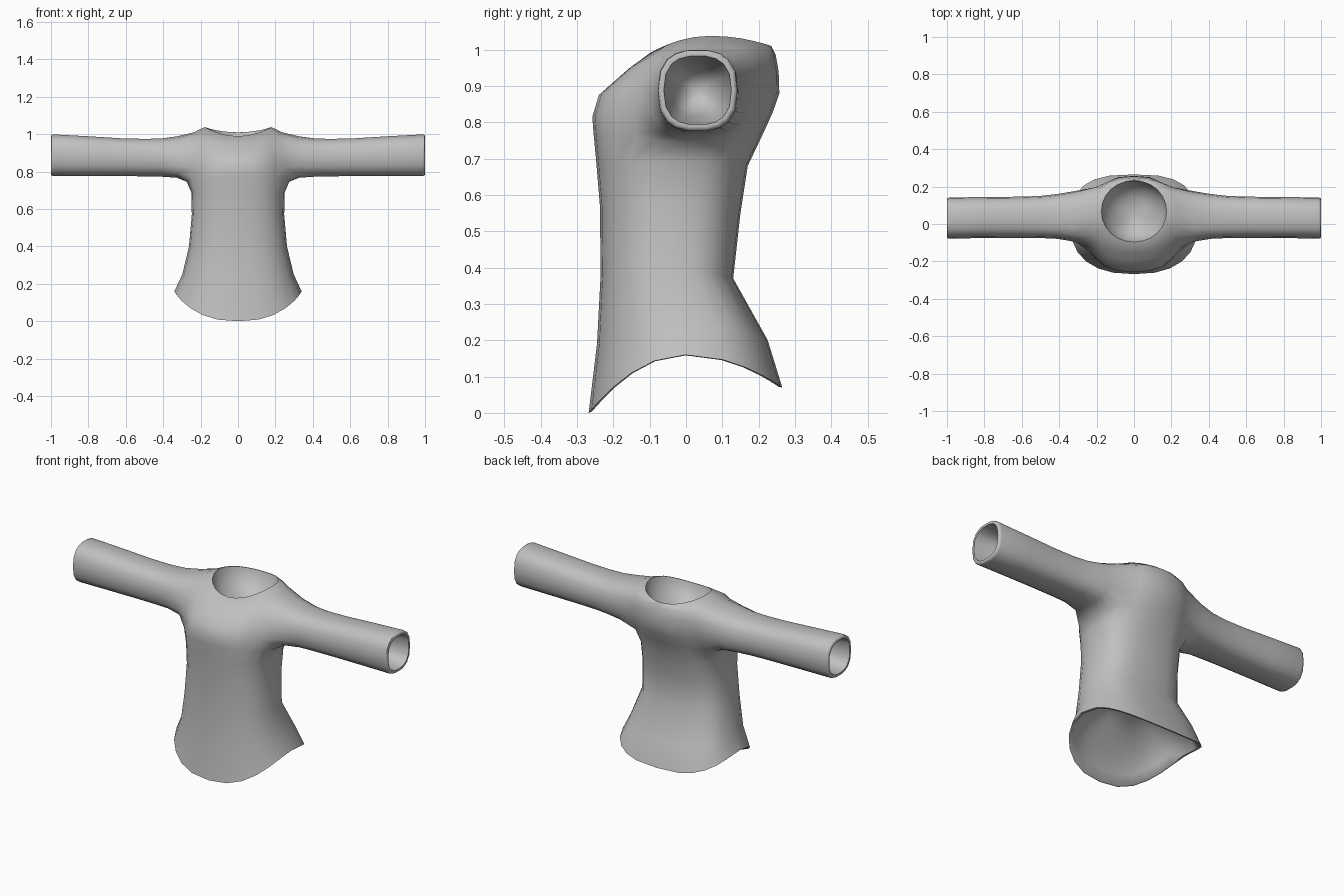
import bpy, bmesh, math
from mathutils import Vector

if "Cube" in bpy.data.objects:
    bpy.data.objects.remove(bpy.data.objects["Cube"])

N = 24  # columns round the torso


def sup(a, p):
    """Point on a unit superellipse at angle a."""
    c, s = math.cos(a), math.sin(a)
    return (math.copysign(abs(c) ** (2 / p), c), math.copysign(abs(s) ** (2 / p), s))


bm = bmesh.new()

# torso rows: half width, front y, back y, then z at the side, front and back
rows = [
    (.34, -.268, .265, .160, .00, .07),
    (.298, -.245, .225, .25, .19, .20),
    (.262, -.235, .13, .40, .38, .37),
    (.247, -.237, .15, .57, .57, .55),
    (.250, -.247, .17, .69, .69, .68),
    (.272, -.255, .215, .755, .775, .775),
    (.265, -.258, .24, .83, .815, .83),
    (.262, -.24, .257, .90, .875, .88),
    (.25, -.195, .255, .965, .915, .94),
    (.235, -.155, .247, 1.01, .95, .985),
    (.178, -.10, .235, 1.038, .99, 1.01),
]
torso = []
for i, (hx, y0, y1, zs, zf, zb) in enumerate(rows):
    ring = []
    for k in range(N):
        a = 2 * math.pi * k / N
        p = 2.05 if i == len(rows) - 1 else 2.85 if i < 5 and math.sin(a) > 0 else 2.4
        c, s = sup(a, p)
        end = zb if s > 0 else zf
        ring.append(bm.verts.new((hx * c, (y0 + y1) / 2 + (y1 - y0) / 2 * s,
                                  zs + (end - zs) * s * s)))
    torso.append(ring)


def bridge(a, b):
    n = len(a)
    for k in range(n):
        bm.faces.new((a[k], a[(k + 1) % n], b[(k + 1) % n], b[k]))


def pocket(ring, lip, depth, into, steps):
    """Rolled lip and hollow inside an opening."""
    mid = sum((v.co for v in ring), Vector()) / len(ring)
    prev = ring
    for scale, d in ((1 - lip, 0.004),) + steps:
        new = [bm.verts.new(mid + (v.co - mid) * scale + into * d * depth) for v in ring]
        bridge(prev, new)
        prev = new
    tip = bm.verts.new(mid + into * depth)
    for k in range(len(prev)):
        bm.faces.new((prev[k], prev[(k + 1) % len(prev)], tip))


# torso skin, leaving an armhole on each side
R0, R1 = 5, 9
FRONT, BACK = -2, 3
open_cols = {d % N for d in range(FRONT, BACK)} | {(11 - d) % N for d in range(FRONT, BACK)}
for i in range(len(rows) - 1):
    for k in range(N):
        if k in open_cols and R0 <= i < R1:
            continue
        j = (k + 1) % N
        bm.faces.new((torso[i][k], torso[i][j], torso[i + 1][j], torso[i + 1][k]))

# sleeves: x, y range, z range
sleeve = [(.32, -.093, .180, .767, .991), (.41, -.079, .160, .772, .978),
          (.50, -.075, .150, .774, .976), (.62, -.074, .146, .775, .979),
          (.80, -.075, .144, .775, .990), (.985, -.078, .142, .775, 1.0),
          (.997, -.076, .139, .778, .998), (1.0, -.068, .132, .786, .990)]
# ring angles: five steps over the top and bottom, four down each side
turn = ([45 + 18 * k for k in range(5)] + [135 + 22.5 * k for k in range(4)] +
        [225 + 18 * k for k in range(5)] + [315 + 22.5 * k for k in range(4)])
blend, cuffs = [], []
for side in (1, -1):
    def col(d):
        return d % N if side > 0 else (12 - d) % N
    # armhole edge, starting at the upper back corner and going round
    edge = ([torso[R1][col(d)] for d in range(BACK, FRONT, -1)] +
            [torso[r][col(FRONT)] for r in range(R1, R0, -1)] +
            [torso[R0][col(d)] for d in range(FRONT, BACK)] +
            [torso[r][col(BACK)] for r in range(R0, R1)])
    prev = edge
    for n, (x, y0, y1, z0, z1) in enumerate(sleeve):
        ring = []
        for t in turn:
            c, s = sup(math.radians(t), 2.6)
            ring.append(bm.verts.new((side * x, (y0 + y1) / 2 + (y1 - y0) / 2 * c,
                                      (z0 + z1) / 2 + (z1 - z0) / 2 * s)))
        bridge(prev, ring)
        prev = ring
        if n == 0:
            blend += ring
    blend += edge
    # torso columns and row beside the armhole
    blend += [torso[r][col(d)] for r in range(R0, R1) for d in (FRONT - 1, BACK + 1)]
    cuffs.append((prev, side))

# ease the shoulder joints
for _ in range(2):
    bmesh.ops.smooth_vert(bm, verts=blend, factor=.4, use_axis_x=True,
                          use_axis_y=True, use_axis_z=True)

# hollow cuffs, hem and neck
bowl = ((.85, .25), (.70, .6), (.45, .88))
for ring, side in cuffs:
    pocket(ring, .07, .22, Vector((-side, 0, 0)), bowl)
pocket(torso[0], .035, .2, Vector((0, 0, 1)), ((.9, .22), (.7, .55), (.4, .85)))
pocket(torso[-1], .02, .14, Vector((0, 0, -1)), ((.93, .25), (.75, .6), (.45, .88)))

bmesh.ops.recalc_face_normals(bm, faces=bm.faces[:])
mesh = bpy.data.meshes.new("shirt")
bm.to_mesh(mesh)
bm.free()
shirt = bpy.data.objects.new("shirt", mesh)
bpy.context.collection.objects.link(shirt)

cloth = bpy.data.materials.new("grey cloth")
cloth.diffuse_color = (.53, .53, .53, 1)
cloth.use_nodes = True
cloth.node_tree.nodes["Principled BSDF"].inputs["Base Color"].default_value = cloth.diffuse_color
mesh.materials.append(cloth)

bpy.context.view_layer.objects.active = shirt
shirt.select_set(True)
bpy.ops.object.shade_smooth_by_angle(angle=math.radians(60))
